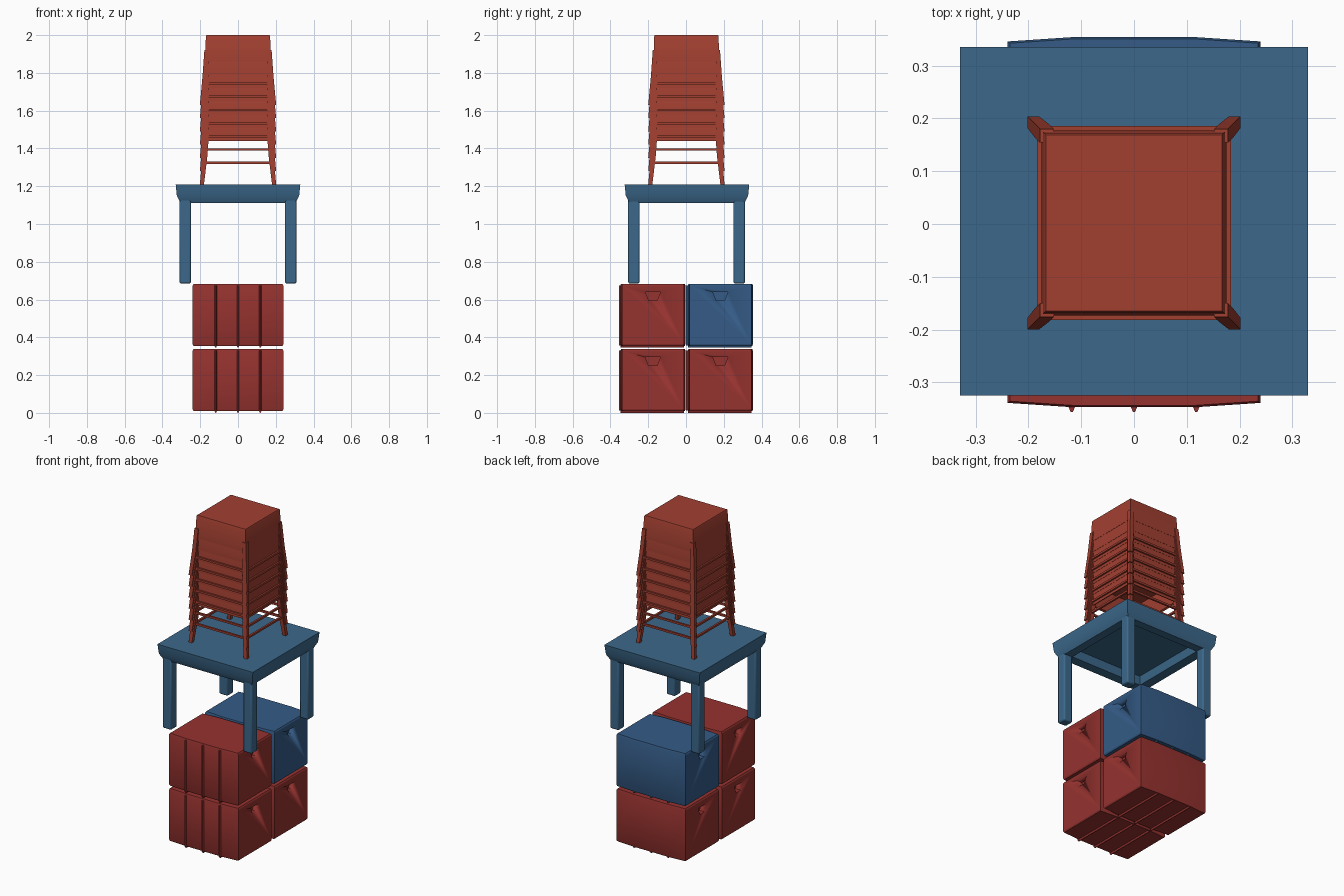
import bpy, bmesh
from mathutils import Vector

if "Cube" in bpy.data.objects:
    bpy.data.objects.remove(bpy.data.objects["Cube"])


def material(name, rgb):
    m = bpy.data.materials.new(name)
    m.diffuse_color = (*rgb, 1)
    m.use_nodes = True
    m.node_tree.nodes["Principled BSDF"].inputs["Base Color"].default_value = m.diffuse_color
    return m


CRATE_RED = material("crate red", (0.30, 0.032, 0.028))
CRATE_BLUE = material("crate blue", (0.035, 0.105, 0.24))
TABLE_BLUE = material("table blue", (0.045, 0.14, 0.26))
STOOL_RED = material("stool red", (0.36, 0.05, 0.03))


def finish(bm, name, mat, loc=(0, 0, 0), bevel=0):
    bmesh.ops.recalc_face_normals(bm, faces=bm.faces[:])
    me = bpy.data.meshes.new(name)
    bm.to_mesh(me)
    bm.free()
    ob = bpy.data.objects.new(name, me)
    bpy.context.collection.objects.link(ob)
    ob.location = loc
    me.materials.append(mat)
    if bevel:
        b = ob.modifiers.new("soft edges", 'BEVEL')
        b.width, b.segments = bevel, 2
    bpy.ops.object.select_all(action='DESELECT')
    bpy.context.view_layer.objects.active = ob
    ob.select_set(True)
    bpy.ops.object.shade_smooth_by_angle()
    return ob


def loft(bm, rings):
    """Skin equal-length rings of points and cap both ends."""
    vs = [[bm.verts.new(p) for p in r] for r in rings]
    n = len(vs[0])
    for a, b in zip(vs, vs[1:]):
        for i in range(n):
            j = (i + 1) % n
            bm.faces.new((a[i], a[j], b[j], b[i]))
    bm.faces.new(vs[0])
    bm.faces.new(vs[-1])


def square(h, z, cx=0, cy=0):
    return [(cx + sx * h, cy + sy * h, z)
            for sx, sy in ((-1, -1), (1, -1), (1, 1), (-1, 1))]


def box(bm, lo, hi):
    loft(bm, [[(lo[0], lo[1], z), (hi[0], lo[1], z),
               (hi[0], hi[1], z), (lo[0], hi[1], z)] for z in (lo[2], hi[2])])


def crate(name, y, z, mat):
    bm = bmesh.new()
    # slightly bulged body
    plan = [(-.24, -.164), (-.12, -.172), (.12, -.172), (.24, -.164),
            (.24, .164), (.12, .172), (-.12, .172), (-.24, .164)]
    loft(bm, [[(px * s, py * s, h) for px, py in plan]
              for h, s in ((.01, .98), (.018, 1), (.33, 1), (.338, .98))])
    ob = finish(bm, name, mat, (0, y, z))
    # hand grips pressed into both ends
    bm = bmesh.new()
    for s in (-1, 1):
        loft(bm, [[(s * x, -.04, .295), (s * x, .04, .295),
                   (s * x, .022, .25), (s * x, -.022, .25)] for x in (.205, .26)])
    cut = finish(bm, "grip_cutter", mat, (0, y, z))
    mod = ob.modifiers.new("grips", 'BOOLEAN')
    mod.object, mod.solver = cut, 'EXACT'
    bpy.context.view_layer.objects.active = ob
    bpy.ops.object.modifier_apply(modifier=mod.name)
    bpy.data.objects.remove(cut)
    # tapered ribs down the front and along the base
    bm = bmesh.new()
    for x in (-.118, 0, .118):
        loft(bm, [[(x - .008, -.168, h), (x - .002, -.181, h),
                   (x + .002, -.181, h), (x + .008, -.168, h)] for h in (.012, .33)])
        loft(bm, [[(x - .008, d, .014), (x - .002, d, 0),
                   (x + .002, d, 0), (x + .008, d, .014)] for d in (-.172, .165)])
    finish(bm, name + "_ribs", mat, (0, y, z))


crate("crate_lower_front", -.175, 0, CRATE_RED)
crate("crate_lower_back", .182, 0, CRATE_RED)
crate("crate_upper_front", -.175, .345, CRATE_RED)
crate("crate_upper_back", .182, .345, CRATE_BLUE)

# table top with hollow underside
bm = bmesh.new()
loft(bm, [square(.24, 1.165), square(.25, 1.115), square(.305, 1.112),
          square(.324, 1.15), square(.33, 1.21)])
finish(bm, "table_top", TABLE_BLUE, (0, .005, 0))

# table legs
for i, (sx, sy) in enumerate(((-1, -1), (1, -1), (1, 1), (-1, 1))):
    bm = bmesh.new()
    loft(bm, [square(.03, z, sx * .279, sy * .279) for z in (.685, 1.16)])
    finish(bm, f"table_leg_{i + 1}", TABLE_BLUE, (0, .003, 0), .008)


def stool(name, z):
    # hollow seat cap
    bm = bmesh.new()
    loft(bm, [square(.158, .355), square(.164, .235), square(.175, .23),
              square(.17, .365), square(.167, .37)])
    # splayed legs on the corners
    for sx, sy in ((-1, -1), (1, -1), (1, 1), (-1, 1)):
        loft(bm, [square(h, zz, sx * c, sy * c)
                  for h, zz, c in ((.011, 0, .191), (.013, .15, .175), (.013, .29, .165))])
    # rungs between the legs
    r, c = .006, .178
    for s in (-1, 1):
        box(bm, (-c, s * c - r, .108), (c, s * c + r, .120))
        box(bm, (s * c - r, -c, .108), (s * c + r, c, .120))
    finish(bm, name, STOOL_RED, (0, .002, z))


for i in range(7):
    stool(f"stool_{i + 1}", 1.21 + i * .07)
